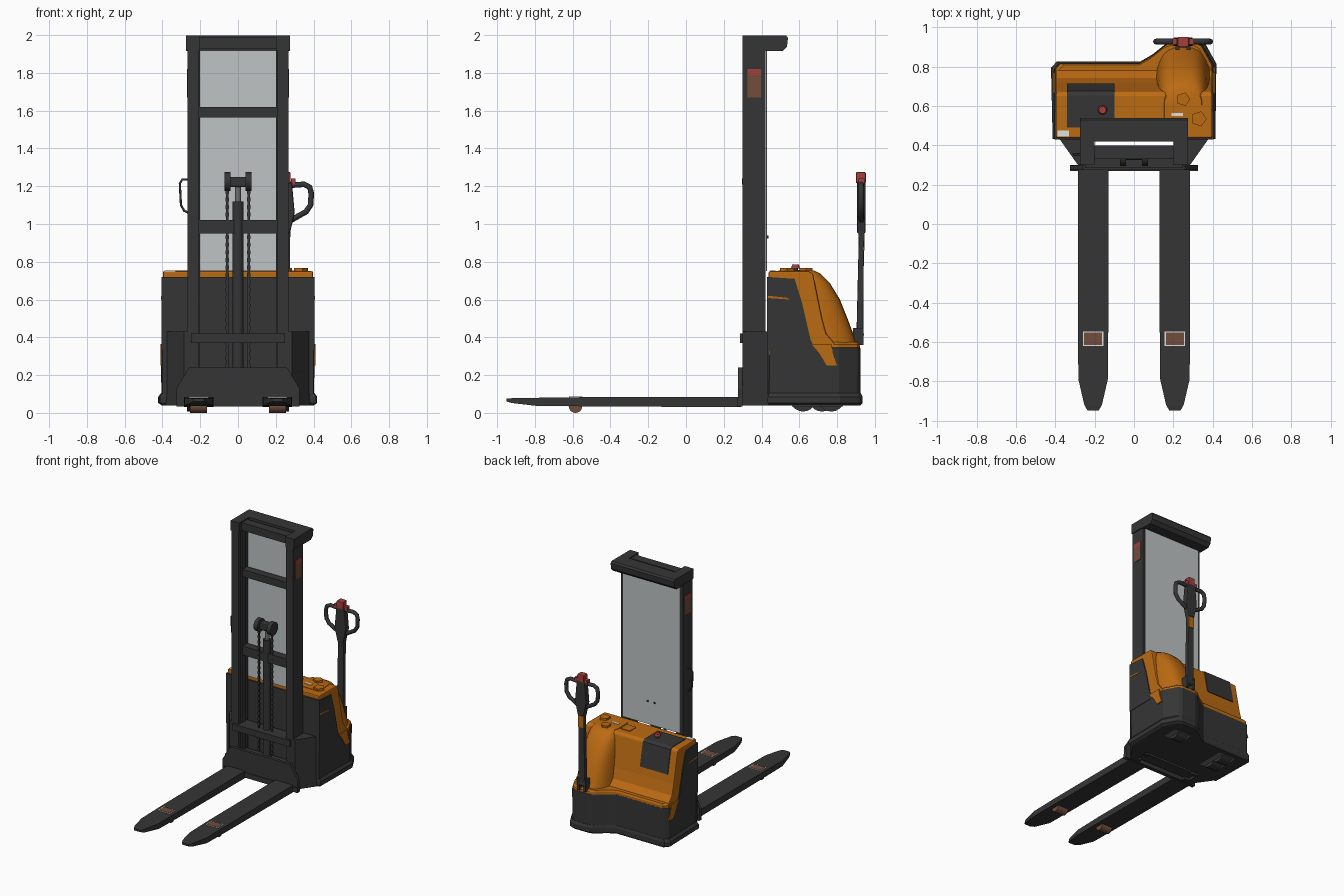
import bpy, bmesh, math
from mathutils import Vector

if "Cube" in bpy.data.objects:
    bpy.data.objects.remove(bpy.data.objects["Cube"])


def material(name, rgb):
    m = bpy.data.materials.new(name)
    m.diffuse_color = (*rgb, 1)
    m.use_nodes = True
    m.node_tree.nodes["Principled BSDF"].inputs["Base Color"].default_value = m.diffuse_color
    return m


DARK = material("charcoal", (0.036, 0.036, 0.036))
ORANGE = material("orange", (0.50, 0.145, 0.006))
CLEAR = material("pale grey panel", (0.52, 0.55, 0.56))
RED = material("red", (0.36, 0.05, 0.045))
BROWN = material("brown", (0.17, 0.075, 0.045))
WHITE = material("white", (0.75, 0.75, 0.75))
STEEL = material("steel", (0.16, 0.16, 0.16))


def build(name, verts, faces, mat, bevel=0, smooth=False):
    me = bpy.data.meshes.new(name)
    me.from_pydata([tuple(v) for v in verts], [], faces)
    bm = bmesh.new()
    bm.from_mesh(me)
    bmesh.ops.recalc_face_normals(bm, faces=bm.faces)
    bm.to_mesh(me)
    bm.free()
    me.materials.append(mat)
    ob = bpy.data.objects.new(name, me)
    bpy.context.collection.objects.link(ob)
    if bevel:
        b = ob.modifiers.new("bevel", "BEVEL")
        b.width, b.segments, b.limit_method = bevel, 2, "ANGLE"
    if smooth:
        bpy.ops.object.select_all(action="DESELECT")
        ob.select_set(True)
        bpy.context.view_layer.objects.active = ob
        bpy.ops.object.shade_smooth_by_angle(angle=math.radians(35))
    return ob


def loft(name, rings, mat, bevel=0, smooth=False):
    n = len(rings[0])
    faces = [[k * n + i, k * n + (i + 1) % n, (k + 1) * n + (i + 1) % n, (k + 1) * n + i]
             for k in range(len(rings) - 1) for i in range(n)]
    faces += [list(range(n)), list(range((len(rings) - 1) * n, len(rings) * n))]
    return build(name, [v for r in rings for v in r], faces, mat, bevel, smooth)


def prism(name, pts, axis, a, b, mat, bevel=0):
    def put(p, d):
        return {"x": (d, p[0], p[1]), "y": (p[0], d, p[1]), "z": (p[0], p[1], d)}[axis]
    return loft(name, [[put(p, d) for p in pts] for d in (a, b)], mat, bevel)


def box(name, x0, x1, y0, y1, z0, z1, mat, bevel=0):
    return prism(name, [(x0, y0), (x1, y0), (x1, y1), (x0, y1)], "z", z0, z1, mat, bevel)


def cyl(name, axis, u, v, a, b, r, mat, n=20, r2=None):
    def ring(d, rad):
        out = []
        for i in range(n):
            t = 2 * math.pi * i / n
            p, q = u + rad * math.cos(t), v + rad * math.sin(t)
            out.append({"x": (d, p, q), "y": (p, d, q), "z": (p, q, d)}[axis])
        return out
    return loft(name, [ring(a, r), ring(b, r if r2 is None else r2)], mat, smooth=n > 8)


def tube(name, pts, r, mat):
    cu = bpy.data.curves.new(name, "CURVE")
    cu.dimensions, cu.bevel_depth, cu.bevel_resolution, cu.use_fill_caps = "3D", r, 2, True
    sp = cu.splines.new("POLY")
    sp.points.add(len(pts) - 1)
    for p, c in zip(sp.points, pts):
        p.co = (*c, 1)
    cu.materials.append(mat)
    ob = bpy.data.objects.new(name, cu)
    bpy.context.collection.objects.link(ob)


# Forks, each with a tapered tip, load roller and slot frame
for s in (-1, 1):
    cx = 0.208 * s
    secs = [(0.29, .077, .03, .085), (-0.55, .077, .035, .083), (-0.79, .075, .037, .08),
            (-0.92, .045, .052, .078), (-0.95, .028, .06, .075)]
    loft("fork", [[(cx - w, y, a), (cx + w, y, a), (cx + w, y, b), (cx - w, y, b)]
                  for y, w, a, b in secs], DARK)
    box("fork_slot_frame", cx - .052, cx + .052, -.62, -.548, .078, .086, WHITE)
    box("fork_slot", cx - .046, cx + .046, -.616, -.552, .08, .088, BROWN)
    cyl("load_roller", "x", -.585, .036, cx - .045, cx + .045, .036, BROWN)
    # Mast uprights: outer channel with web and two flanges, and inner rail
    lo, hi = sorted((.248 * s, .268 * s))
    box("mast_web", lo, hi, .30, .42, .04, 1.98, DARK)
    lo, hi = sorted((.206 * s, .262 * s))
    for y0, y1 in ((.30, .325), (.395, .42)):
        box("mast_flange", lo, hi, y0, y1, .04, 1.98, DARK)
    lo, hi = sorted((.20 * s, .25 * s))
    box("inner_rail", lo, hi, .335, .385, .06, 1.96, DARK)
    # Mast warning plates
    lo, hi = sorted((.266 * s, .271 * s))
    box("warning_plate", lo, hi, .325, .397, 1.67, 1.79, BROWN)
    box("warning_strip", lo, hi, .325, .397, 1.79, 1.82, RED)
    # Gussets joining mast and chassis
    prism("mast_gusset", [(.25 * s, .30), (.285 * s, .30), (.37 * s, .42), (.39 * s, .45), (.25 * s, .45)],
          "z", .04, .43, DARK)
    # Top arms
    lo, hi = sorted((.20 * s, .275 * s))
    box("top_arm", lo, hi, .30, .44, 1.92, 1.998, DARK)
    # Lift chains and pulleys
    for i in range(48):
        z = .24 + i * .02
        w = .006 if i % 2 else .010
        box("chain_link", .057 * s - w, .057 * s + w, .335, .343, z, z + .02, DARK)
    cyl("chain_pulley", "x", .345, 1.225, .04 * s, .072 * s, .05, DARK)

# Mast cross members and rear hood
for z0, z1, y0 in ((1.93, 1.99, .33), (1.565, 1.62, .34), (.95, 1.02, .34), (.37, .42, .285), (.06, .2, .31)):
    box("mast_crossbar", -.25, .25, y0, .40, z0, z1, DARK)
prism("top_hood", [(.42, 1.915), (.51, 1.915), (.535, 1.94), (.54, 1.985), (.53, 1.998), (.42, 1.998)],
      "x", -.275, .275, DARK)
box("guard_panel", -.25, .25, .424, .430, .75, 1.93, CLEAR)
for x in (-.03, .03):
    cyl("panel_bolt", "y", x, .93, .43, .436, .008, DARK, 8)

# Lift cylinder
cyl("lift_cylinder", "z", 0, .36, .10, 1.12, .03, DARK)
cyl("piston_rod", "z", 0, .36, 1.12, 1.21, .016, STEEL)
box("piston_head", -.05, .05, .325, .385, 1.195, 1.25, DARK, .008)

# Fork carriage
prism("fork_carriage", [(-.325, .04), (.325, .04), (.325, .13), (.26, .24), (-.26, .24), (-.325, .13)],
      "y", .275, .298, DARK)
box("carriage_bar", -.325, .325, .27, .30, .035, .075, DARK)

# Chassis tub and bumper
plan = [(-.40, .44), (-.408, .79), (-.38, .82), (.03, .82), (.09, .855), (.165, .915), (.20, .925),
        (.32, .925), (.35, .91), (.405, .81), (.40, .44)]


def ring(k, z):
    return [(x * k, .65 + (y - .65) * k, z) for x, y in plan]


loft("bumper", [ring(.99, .04), ring(1.035, .052), ring(1.035, .085), ring(1.0, .105)], DARK)
loft("chassis_tub", [ring(.995, .10), ring(1.0, .345)], DARK, .006)
loft("cover_ledge", [ring(.985, .34), ring(.98, .362), ring(.94, .375)], ORANGE)

# Drive wheel and caster under the floor
for x, y in ((.23, .77), (-.23, .62), (-.23, .72)):
    box("wheel_well", x - .075, x + .075, y - .06, y + .06, .034, .045, STEEL)
    cyl("floor_wheel", "x", y, .075, x - .04, x + .04, .068, DARK)

# Orange hood, extruded sideways
prism("hood", [(.438, .3), (.438, .75), (.65, .75), (.672, .738), (.72, .5), (.742, .42), (.785, .37), (.785, .3)],
      "x", -.398, .398, ORANGE, .008)

# Rounded cover over the drive unit
dome = []
for z, yb, w in ((.36, .905, .148), (.42, .885, .143), (.50, .855, .138), (.60, .815, .132),
                 (.69, .76, .12), (.735, .715, .108), (.753, .68, .095)):
    pts = [(.25 + w, .5, z)]
    for i in range(17):
        t = math.pi * i / 16
        c, q = math.cos(t), max(math.sin(t), 0)
        pts.append((.25 + w * math.copysign(abs(c) ** .7, c), .6 + (yb - .6) * q ** .7, z))
    dome.append(pts + [(.25 - w, .5, z)])
loft("drive_cover", dome, ORANGE, smooth=True)

# Dark side panels, orange side flashes and dark front panel
for s in (-1, 1):
    prism("side_panel", [(.43, .33), (.43, .72), (.575, .71), (.615, .58), (.66, .385), (.69, .33)],
          "x", .396 * s, .405 * s, DARK)
    prism("side_flash", [(.665, .365), (.71, .31), (.745, .25), (.80, .25), (.778, .31), (.77, .365)],
          "x", .403 * s, .411 * s, ORANGE)
    prism("side_vent", [(.435, .62), (.53, .61), (.55, .60), (.435, .608)],
          "x", .404 * s, .408 * s, ORANGE)
box("front_panel", -.40, .40, .43, .439, .10, .72, DARK)

# Control panel wrapping over the hood's rear edge
prism("control_panel", [(.49, .749), (.651, .749), (.671, .737), (.708, .56), (.714, .56),
                        (.677, .742), (.653, .755), (.49, .755)], "x", -.34, -.10, DARK)
cyl("stop_button_stem", "z", -.16, .58, .75, .765, .014, DARK, 12)
cyl("stop_button", "z", -.16, .58, .765, .785, .024, RED, 16, .018)

# Small fittings on top of the hood
box("label", -.39, -.33, .445, .475, .749, .754, WHITE)
box("small_label", .19, .25, .55, .565, .752, .757, WHITE)
cyl("key_switch", "z", .25, .635, .75, .768, .036, ORANGE, 5)
cyl("charge_cap", "z", .33, .535, .75, .768, .04, ORANGE, 5)
box("storage_lid", .06, .14, .53, .61, .749, .756, ORANGE)

# Tiller: pivot, arm, head, grips and thumb controls
for x in (.222, .278):
    box("tiller_bracket", x - .01, x + .01, .885, .94, .36, .45, DARK)
cyl("tiller_pivot", "x", .92, .415, .215, .285, .022, DARK)
loft("tiller_arm", [[(.25 - w, y - d, z), (.25 + w, y - d, z), (.25 + w, y + d, z), (.25 - w, y + d, z)]
                    for z, y, w, d in ((.40, .92, .028, .018), (.9, .928, .026, .014), (1.0, .928, .028, .016))],
     DARK, .004)
box("tiller_sticker", .226, .274, .938, .946, .86, .95, ORANGE)
prism("tiller_head", [(.225, .95), (.275, .95), (.30, 1.06), (.285, 1.225), (.215, 1.225), (.20, 1.06)],
      "y", .905, .95, DARK, .008)
box("thumb_controls", .222, .278, .90, .952, 1.215, 1.275, RED, .006)
for s in (-1, 1):
    tube("tiller_grip", [(.25 + s * dx, .928, z) for dx, z in
                         ((.02, 1.205), (.10, 1.21), (.13, 1.195), (.138, 1.16), (.134, 1.10),
                          (.11, 1.065), (.03, 1.02))], .015, DARK)
    box("thumb_wheel", *sorted((.25 + .03 * s, .25 + .055 * s)), .912, .945, 1.21, 1.24, RED)

# Hand loop on the left of the mast
tube("hand_loop", [(-.262, .355, 1.235), (-.295, .355, 1.235), (-.308, .355, 1.215),
                   (-.302, .355, 1.10), (-.285, .355, 1.07), (-.262, .355, 1.06)], .006, DARK)
